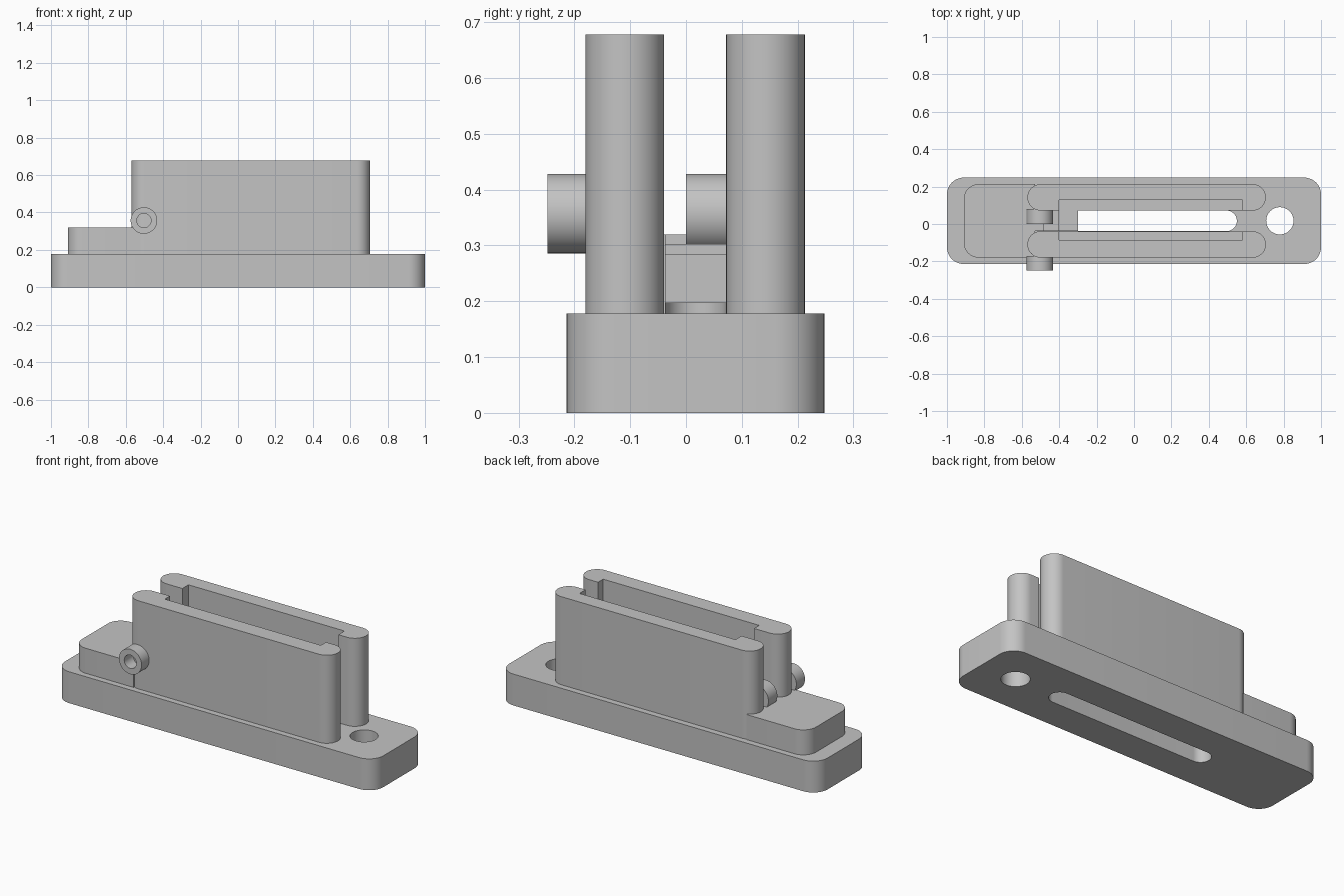
import bpy, bmesh, math

cube = bpy.data.objects.get("Cube")
if cube:
    bpy.data.objects.remove(cube, do_unlink=True)

grey = bpy.data.materials.new("plain_grey")
grey.use_nodes = True
grey.diffuse_color = (0.55, 0.55, 0.55, 1)
grey.node_tree.nodes["Principled BSDF"].inputs["Base Color"].default_value = (0.55, 0.55, 0.55, 1)

MID = 0.017        # centre line of the part in y
GAP = 0.055        # half the gap between the walls
TOP = 0.178        # top of the base plate


def prism(name, outline, z0, z1):
    """Extrude an xy outline from z0 to z1."""
    bm = bmesh.new()
    face = bm.faces.new([bm.verts.new((x, y, z0)) for x, y in outline])
    ext = bmesh.ops.extrude_face_region(bm, geom=[face])
    verts = [v for v in ext["geom"] if isinstance(v, bmesh.types.BMVert)]
    bmesh.ops.translate(bm, verts=verts, vec=(0, 0, z1 - z0))
    bmesh.ops.recalc_face_normals(bm, faces=bm.faces)
    mesh = bpy.data.meshes.new(name)
    bm.to_mesh(mesh)
    bm.free()
    mesh.materials.append(grey)
    ob = bpy.data.objects.new(name, mesh)
    bpy.context.collection.objects.link(ob)
    return ob


def rounded(x0, x1, y0, y1, radii, n=12):
    """Rectangle with a radius for each corner, counter-clockwise from (x1, y1)."""
    pts = []
    corners = [(x1, y1, -1, -1), (x0, y1, 1, -1), (x0, y0, 1, 1), (x1, y0, -1, 1)]
    for k, ((x, y, sx, sy), r) in enumerate(zip(corners, radii)):
        steps = n if r else 0
        for i in range(steps + 1):
            a = math.pi / 2 * (k + i / max(steps, 1))
            p = (x + sx * r + r * math.cos(a), y + sy * r + r * math.sin(a))
            if not pts or math.dist(p, pts[-1]) > 1e-4:
                pts.append(p)
    if math.dist(pts[0], pts[-1]) < 1e-4:
        pts.pop()
    return pts


def box(name, x0, x1, y0, y1, z0, z1):
    return prism(name, rounded(x0, x1, y0, y1, [0] * 4), z0, z1)


def circle(cx, cy, r, n=48):
    return [(cx + r * math.cos(math.tau * i / n), cy + r * math.sin(math.tau * i / n)) for i in range(n)]


def activate(ob):
    bpy.ops.object.select_all(action="DESELECT")
    ob.select_set(True)
    bpy.context.view_layer.objects.active = ob


def cut(ob, *cutters):
    activate(ob)
    for c in cutters:
        mod = ob.modifiers.new("cut", "BOOLEAN")
        mod.operation, mod.solver, mod.object = "DIFFERENCE", "EXACT", c
        bpy.ops.object.modifier_apply(modifier=mod.name)


def smooth(ob):
    activate(ob)
    bpy.ops.object.shade_smooth_by_angle(angle=math.radians(30))


# Cutters: long slot, round hole, pocket between the walls
slot = prism("slot_cutter", rounded(-0.47, 0.55, MID - GAP, MID + GAP, [GAP] * 4), -0.1, 0.197)
hole = prism("hole_cutter", circle(0.78, MID, 0.073), -0.1, 0.4)
pocket = box("pocket_cutter", -0.40, 0.58, -0.085, 0.127, 0.285, 0.8)
cutters = [slot, hole, pocket]

# Base plate
base = prism("base_plate", rounded(-1, 1, -0.214, 0.248, [0.09] * 4), 0, TOP)
cut(base, slot, hole)
smooth(base)

# Pair of round-ended walls
for name, y0 in (("right_wall", -0.18), ("left_wall", 0.072)):
    wall = prism(name, rounded(-0.57, 0.705, y0, y0 + 0.141, [0.0705] * 4), TOP, 0.678)
    cut(wall, pocket)
    smooth(wall)

# End block and the stepped tongue between the walls
block = prism("end_block", rounded(-0.91, -0.53, -0.18, 0.213, [0, 0.08, 0.08, 0]), TOP, 0.32)
smooth(block)
neck = box("block_neck", -0.53, -0.485, MID - GAP, MID + GAP, TOP, 0.32)
tongue = box("tongue", -0.485, -0.30, MID - GAP, MID + GAP, TOP, 0.303)
cut(tongue, slot, pocket)
smooth(tongue)

# Hollow pivot bosses, turned to lie along y
for name, y0, y1 in (("front_boss", -0.248, -0.17), ("inner_boss", 0.0, 0.08)):
    boss = prism(name, circle(0, 0, 0.071), 0, y1 - y0)
    bore = prism("bore_cutter", circle(0, 0, 0.038), -0.1, 0.3)
    cut(boss, bore)
    bpy.data.objects.remove(bore, do_unlink=True)
    smooth(boss)
    boss.rotation_euler = (math.pi / 2, 0, 0)
    boss.location = (-0.503, y1, 0.357)

for c in cutters:
    bpy.data.objects.remove(c, do_unlink=True)
